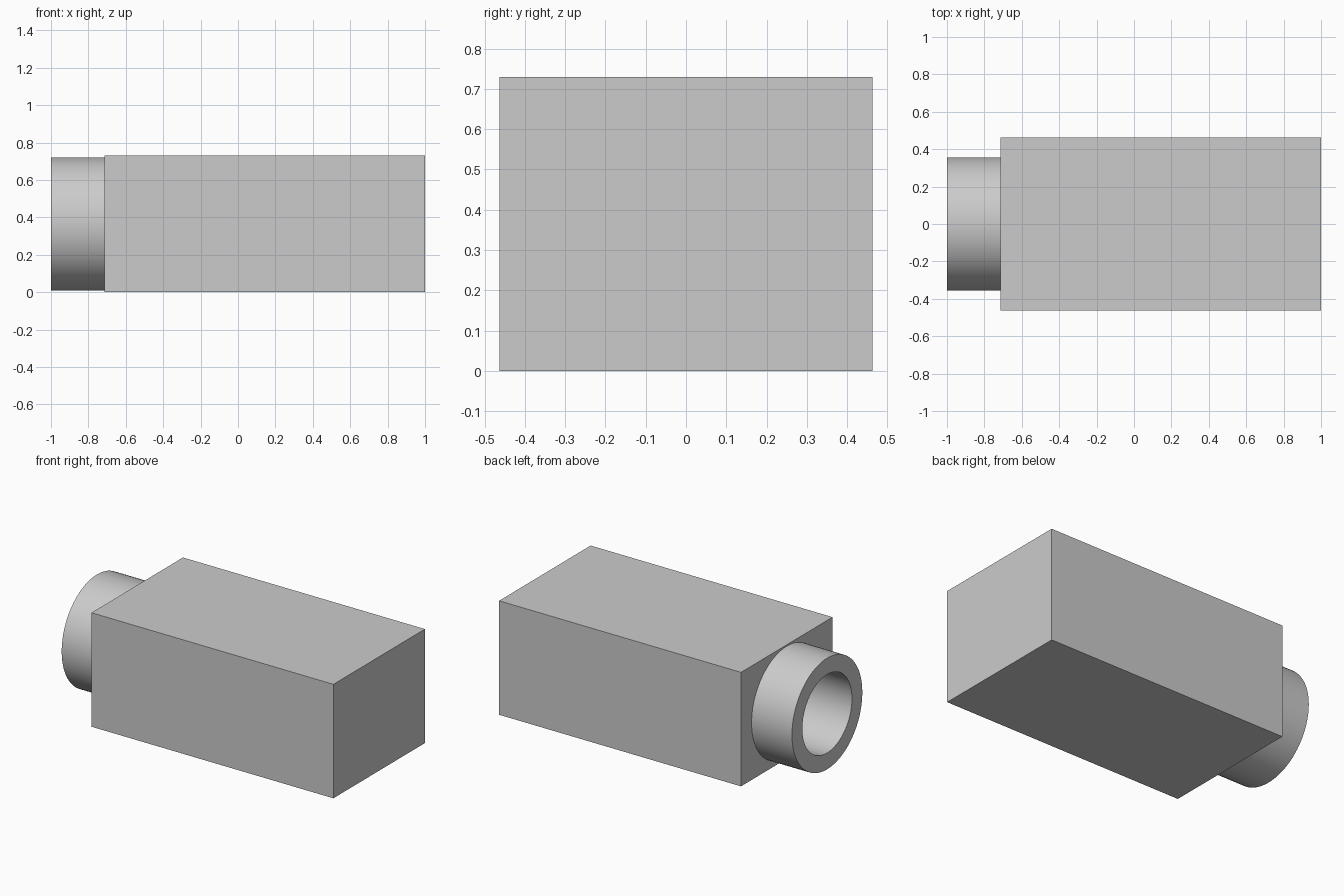
import bpy
import bmesh
from math import radians, pi
from mathutils import Matrix, Vector

cube = bpy.data.objects.get("Cube")
if cube:
    bpy.data.objects.remove(cube, do_unlink=True)

# Key dimensions
LEFT_END, SHOULDER, RIGHT_END = -1.0, -0.714, 1.0
WIDTH, HEIGHT = 0.926, 0.73
OUTER, BORE, BORE_END = 0.356, 0.251, -0.2
AXIS_Z = HEIGHT / 2
SIDES = 96

grey = bpy.data.materials.new("plain grey")
grey.use_nodes = True
grey.diffuse_color = (0.6, 0.6, 0.6, 1)
grey.node_tree.nodes["Principled BSDF"].inputs["Base Color"].default_value = grey.diffuse_color


def add_object(name, bm):
    bmesh.ops.recalc_face_normals(bm, faces=bm.faces)
    mesh = bpy.data.meshes.new(name)
    bm.to_mesh(mesh)
    bm.free()
    mesh.materials.append(grey)
    obj = bpy.data.objects.new(name, mesh)
    bpy.context.collection.objects.link(obj)
    return obj


def activate(obj):
    bpy.ops.object.select_all(action="DESELECT")
    obj.select_set(True)
    bpy.context.view_layer.objects.active = obj


# Rectangular housing
bm = bmesh.new()
bmesh.ops.create_cube(bm, size=1)
bmesh.ops.scale(bm, vec=(RIGHT_END - SHOULDER, WIDTH, HEIGHT), verts=bm.verts)
bmesh.ops.translate(bm, vec=((RIGHT_END + SHOULDER) / 2, 0, AXIS_Z), verts=bm.verts)
housing = add_object("housing", bm)

# Blind bore continuing into the housing
bm = bmesh.new()
placement = Matrix.Translation(((LEFT_END + BORE_END) / 2, 0, AXIS_Z)) @ Matrix.Rotation(pi / 2, 4, "Y")
bmesh.ops.create_cone(bm, cap_ends=True, segments=SIDES, radius1=BORE, radius2=BORE,
                      depth=BORE_END - LEFT_END, matrix=placement)
cutter = add_object("bore_cutter", bm)
cutter.hide_render = True
cut = housing.modifiers.new("bore", "BOOLEAN")
cut.operation = "DIFFERENCE"
cut.solver = "EXACT"
cut.object = cutter
activate(housing)
bpy.ops.object.modifier_apply(modifier=cut.name)
bpy.data.objects.remove(cutter, do_unlink=True)

# Round collar: a wall profile turned about the long axis
bm = bmesh.new()
profile = [(SHOULDER, OUTER), (LEFT_END, OUTER), (LEFT_END, BORE), (SHOULDER, BORE)]
verts = [bm.verts.new((x, 0, AXIS_Z + r)) for x, r in profile]
edges = [bm.edges.new(pair) for pair in zip(verts, verts[1:])]
bmesh.ops.spin(bm, geom=verts + edges, cent=(0, 0, AXIS_Z), axis=(1, 0, 0),
               angle=2 * pi, steps=SIDES, use_merge=False)
bmesh.ops.remove_doubles(bm, verts=bm.verts, dist=0.0001)
bmesh.ops.recalc_face_normals(bm, faces=bm.faces)
# The open sleeve must face away from its own wall
rim = min(bm.faces, key=lambda f: f.calc_center_median().x)
flip = rim.normal.dot(Vector((-1, 0, 0))) < 0
collar = add_object("collar", bm)
if flip:
    collar.data.flip_normals()

for part in (housing, collar):
    activate(part)
    bpy.ops.object.shade_smooth_by_angle(angle=radians(30))
